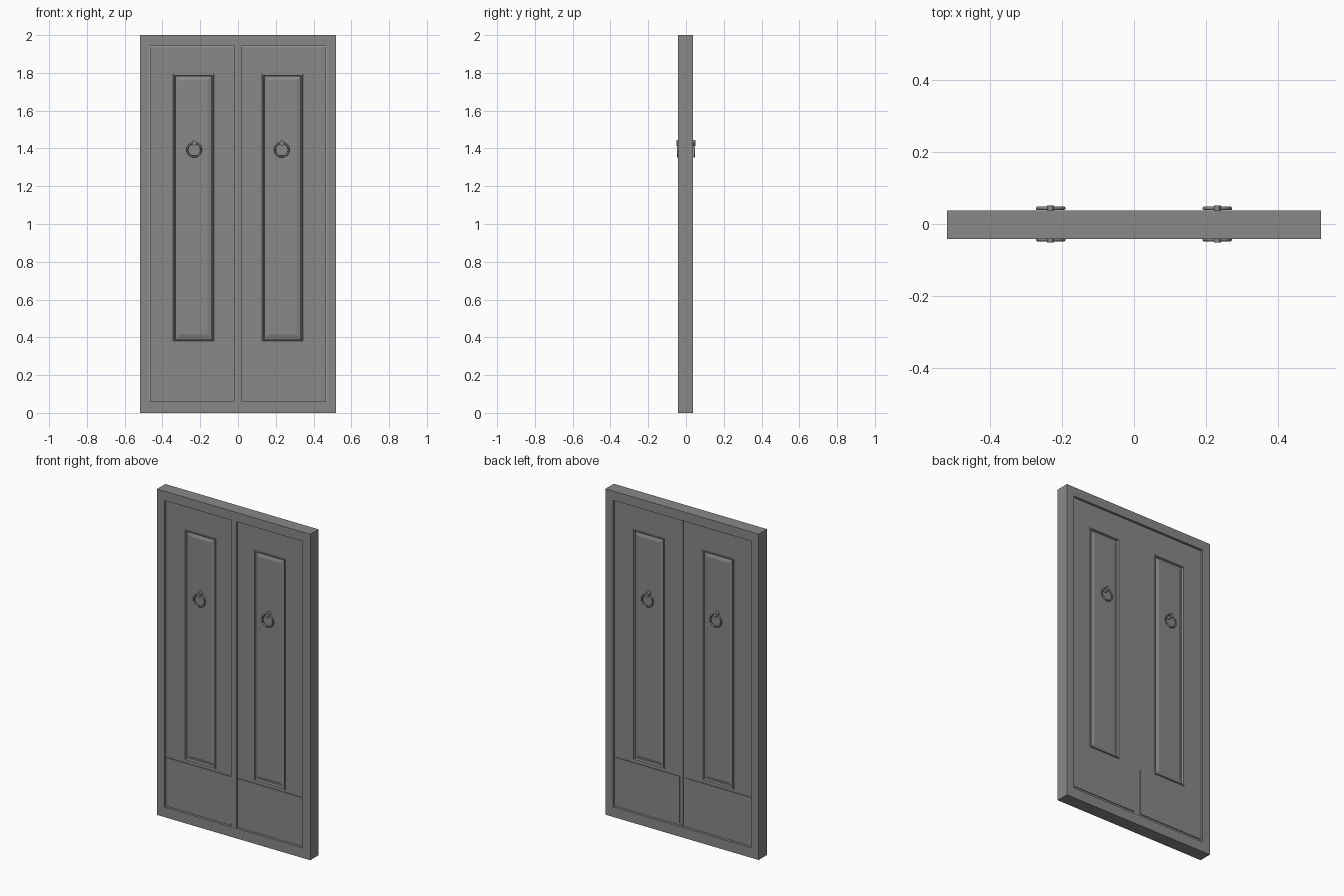
import bpy, bmesh, math

cube = bpy.data.objects.get("Cube")
if cube:
    bpy.data.objects.remove(cube, do_unlink=True)

grey = bpy.data.materials.new("door_grey")
grey.use_nodes = True
colour = (0.25, 0.25, 0.25, 1)
grey.diffuse_color = colour
grey.node_tree.nodes["Principled BSDF"].inputs["Base Color"].default_value = colour

MID_Y = -0.002      # centre plane of the slab
PANEL = (0.128, 0.343, 0.38, 1.795)
RING_X, RING_Z = 0.232, 1.393


def finish(name, bm):
    bmesh.ops.recalc_face_normals(bm, faces=bm.faces)
    mesh = bpy.data.meshes.new(name)
    bm.to_mesh(mesh)
    bm.free()
    mesh.materials.append(grey)
    obj = bpy.data.objects.new(name, mesh)
    bpy.context.collection.objects.link(obj)
    return obj


def loft(name, steps, closed=False):
    """Join rectangles (x0, x1, z0, z1, y), capping the ends unless closed."""
    bm = bmesh.new()
    loops = [[bm.verts.new((x, y + MID_Y, z))
              for x, z in ((x0, z0), (x1, z0), (x1, z1), (x0, z1))]
             for x0, x1, z0, z1, y in steps]
    pairs = list(zip(loops, loops[1:]))
    if closed:
        pairs.append((loops[-1], loops[0]))
    else:
        bm.faces.new(loops[0])
        bm.faces.new(loops[-1])
    for a, b in pairs:
        for i in range(4):
            j = (i + 1) % 4
            bm.faces.new((a[i], a[j], b[j], b[i]))
    return finish(name, bm)


def inset(rect, d, y):
    x0, x1, z0, z1 = rect
    return (x0 + d, x1 - d, z0 + d, z1 - d, y)


def flip(steps, side):
    return [(-b, -a, c, d, y) if side < 0 else (a, b, c, d, y)
            for a, b, c, d, y in steps]


def box(name, rect, y0, y1, side=1):
    return loft(name, flip([inset(rect, 0, y0), inset(rect, 0, y1)], side))


# Outer frame
outer, opening = (-0.52, 0.52, 0, 2), (-0.468, 0.468, 0.062, 1.943)
loft("door_frame", [inset(outer, 0, -0.04), inset(opening, 0, -0.04),
                    inset(opening, 0, 0.04), inset(outer, 0, 0.04)], closed=True)

# Strip covering the front of the seam
box("centre_strip", (-0.019, 0.019, 0.062, 1.943), -0.039, -0.02)

# Moulding profile: inset from the panel edge, distance from the centre plane
moulding = [(0, 0.028), (0.002, 0.032), (0.008, 0.032), (0.012, 0.021),
            (0.016, 0.020), (0.034, 0.026), (0.038, 0.026)]


def door_ring(name, x, y, face):
    """Hanging ring made by sweeping a circle, with its rounded mount."""
    major, minor, n, m = 0.0365, 0.0048, 32, 10
    bm = bmesh.new()
    grid = []
    for i in range(n):
        a = math.tau * i / n
        grid.append([])
        for j in range(m):
            b = math.tau * j / m
            r = major + minor * math.cos(b)
            grid[i].append(bm.verts.new((x + r * math.cos(a),
                                         y + minor * math.sin(b),
                                         RING_Z + r * math.sin(a))))
    for i in range(n):
        for j in range(m):
            k, q = (i + 1) % n, (j + 1) % m
            bm.faces.new((grid[i][j], grid[k][j], grid[k][q], grid[i][q]))
    ring = finish(name, bm)
    # Mount running from the panel out over the ring
    bm = bmesh.new()
    bmesh.ops.create_cone(bm, cap_ends=True, segments=20, radius1=0.010,
                          radius2=0.010, depth=0.03)
    for v in bm.verts:
        vx, vy, vz = v.co
        v.co = (x + vx, face - math.copysign(0.015, face) + vz,
                RING_Z + 0.036 + vy * 1.6)
    mount = finish(name + "_mount", bm)
    for obj in (ring, mount):
        bpy.ops.object.select_all(action="DESELECT")
        obj.select_set(True)
        bpy.context.view_layer.objects.active = obj
        bpy.ops.object.shade_smooth_by_angle(angle=math.radians(40))


for side, label in ((-1, "right"), (1, "left")):
    # Leaf with a moulded panel on both faces
    leaf = (0.001, 0.4665, 0.064, 1.941)
    front = [inset(PANEL, d, -y) for d, y in reversed(moulding)]
    back = [inset(PANEL, d, y) for d, y in moulding]
    edge = [inset(leaf, 0, -0.028), inset(leaf, 0, 0.028)]
    loft(label + "_leaf", flip(front + edge + back, side))

    for s, where in ((-1, "front"), (1, "back")):
        # Kick plate
        box(f"{label}_{where}_kick_plate", (0.021, 0.463, 0.08, 0.365),
            s * 0.026, s * 0.033, side)
        # Ring handle
        reach = 0.051 * s
        door_ring(f"{label}_{where}_ring", side * RING_X,
                  reach - s * 0.0075, reach)
